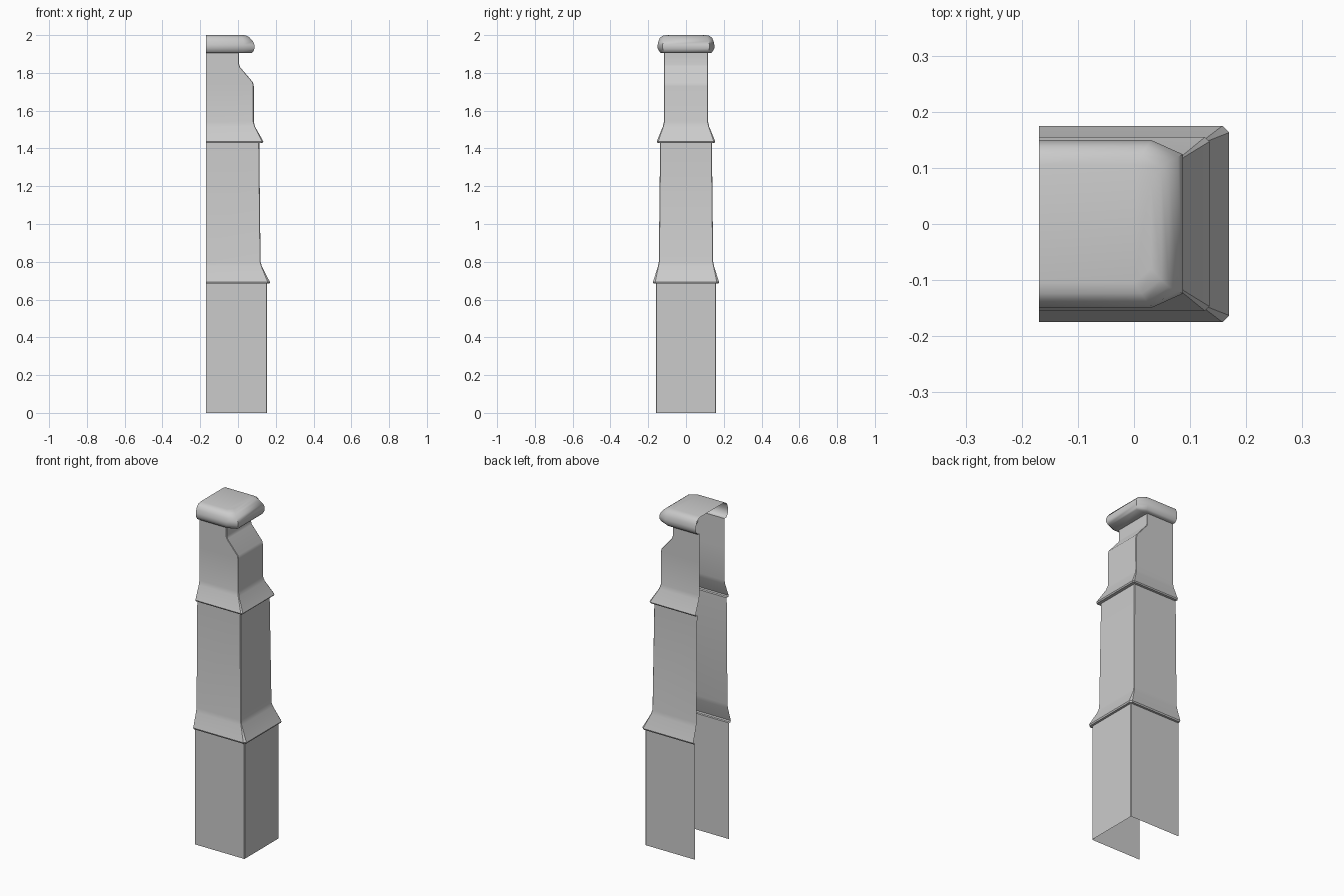
import bpy, bmesh, math

BACK = -0.17  # open rear plane


def ring(bm, z, x, y, cx, cy):
    pts = [(BACK, -y), (x - cx, -y), (x, cy - y), (x, y - cy), (x - cx, y), (BACK, y)]
    return [bm.verts.new((px, py, z)) for px, py in pts]


def loft(name, rows, angle, closed_top=False):
    """U-shaped shell through rows of (z, front x, half width, chamfer x, chamfer y)."""
    bm = bmesh.new()
    rings = [ring(bm, *r) for r in rows]
    for a, b in zip(rings, rings[1:]):
        for i in range(5):
            bm.faces.new((a[i], a[i + 1], b[i + 1], b[i]))
    if closed_top:
        t = rings[-1]
        bm.faces.new((t[0], t[1], t[4], t[5]))
        bm.faces.new((t[1], t[2], t[3], t[4]))
    me = bpy.data.meshes.new(name)
    bm.to_mesh(me)
    bm.free()
    ob = bpy.data.objects.new(name, me)
    bpy.context.collection.objects.link(ob)
    bpy.ops.object.select_all(action='DESELECT')
    ob.select_set(True)
    bpy.context.view_layer.objects.active = ob
    bpy.ops.object.shade_smooth_by_angle(angle=math.radians(angle))
    return ob


s = 0.003  # tiny corner chamfer on the shafts

# Plain lower shaft
loft("lower_shaft", [(0, 0.153, 0.159, s, s), (0.684, 0.153, 0.159, s, s)], 35)

# Lower flare and tapered middle shaft
loft("middle_shaft", [
    (0.684, 0.153, 0.159, s, s),
    (0.684, 0.166, 0.172, 0.012, 0.012),
    (0.692, 0.169, 0.175, 0.012, 0.012),
    (0.775, 0.126, 0.149, s, s),
    (0.80, 0.119, 0.144, s, s),
    (1.43, 0.112, 0.137, s, s)], 35)

# Upper flare and neck with the notched front
loft("upper_shaft", [
    (1.43, 0.112, 0.137, s, s),
    (1.43, 0.130, 0.152, 0.008, 0.008),
    (1.437, 0.134, 0.155, 0.008, 0.008),
    (1.515, 0.090, 0.123, s, s),
    (1.54, 0.083, 0.117, s, s),
    (1.73, 0.083, 0.116, s, s),
    (1.75, 0.079, 0.116, s, s),
    (1.83, 0.011, 0.116, s, s),
    (1.845, 0.006, 0.116, s, s),
    (1.905, 0.006, 0.116, s, s)], 35)

# Rounded cap
loft("cap", [
    (1.905, 0.006, 0.116, s, s),
    (1.905, 0.073, 0.132, 0.05, 0.022),
    (1.912, 0.080, 0.140, 0.055, 0.024),
    (1.93, 0.087, 0.150, 0.058, 0.026),
    (1.948, 0.087, 0.150, 0.058, 0.026),
    (1.968, 0.078, 0.146, 0.05, 0.026),
    (1.986, 0.062, 0.138, 0.04, 0.026),
    (1.996, 0.048, 0.124, 0.035, 0.025),
    (2.0, 0.030, 0.105, 0.03, 0.025)], 50, closed_top=True)

# Centre the whole model on x = 0
for ob in bpy.context.collection.objects:
    ob.location.x = 0.0005
